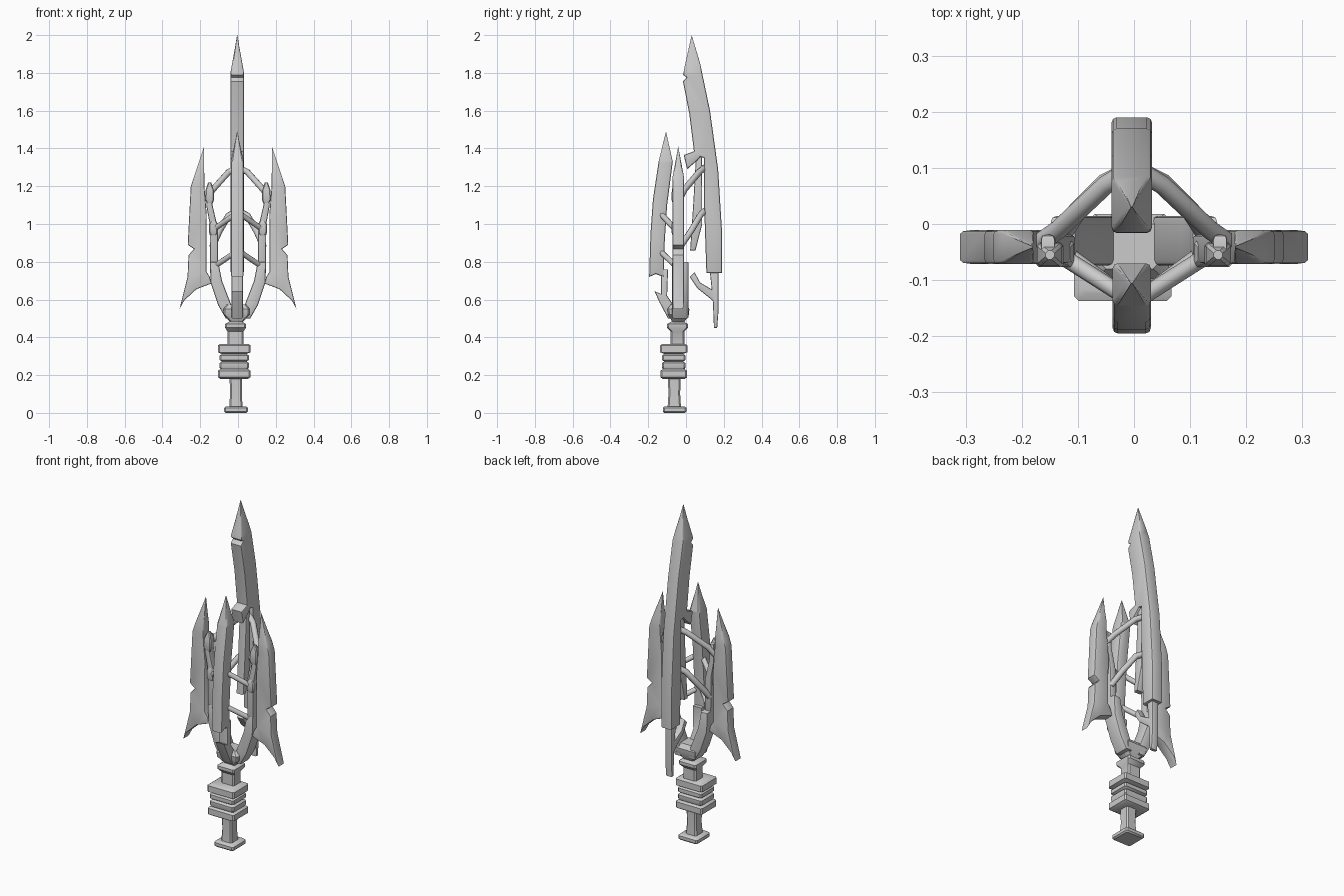
import bpy, bmesh
from mathutils import Vector

if "Cube" in bpy.data.objects:
    bpy.data.objects.remove(bpy.data.objects["Cube"])


def finish(bm, name):
    bmesh.ops.recalc_face_normals(bm, faces=bm.faces)
    me = bpy.data.meshes.new(name)
    bm.to_mesh(me)
    bm.free()
    ob = bpy.data.objects.new(name, me)
    bpy.context.collection.objects.link(ob)
    for p in me.polygons:
        p.use_smooth = True
    me.set_sharp_from_angle(angle=0.6)
    return ob


def plate(name, pts, axis, centre, half, bevel=0.009, shoulder=None, tip=None):
    """Bevelled plate from a profile (a, z); thinned from shoulder to tip."""
    bm = bmesh.new()
    def co(a, z, t):
        return Vector((t, a, z)) if axis == 0 else Vector((a, t, z))
    lo = [bm.verts.new(co(a, z, centre - half)) for a, z in pts]
    hi = [bm.verts.new(co(a, z, centre + half)) for a, z in pts]
    caps = [bm.faces.new(lo), bm.faces.new(hi[::-1])]
    n = len(pts)
    for i in range(n):
        j = (i + 1) % n
        bm.faces.new((lo[j], lo[i], hi[i], hi[j]))
    bmesh.ops.recalc_face_normals(bm, faces=bm.faces)
    rim = list({e for f in caps for e in f.edges})
    bmesh.ops.bevel(bm, geom=rim, offset=bevel, segments=2, profile=0.5,
                    affect='EDGES', clamp_overlap=True)
    if shoulder:
        bmesh.ops.bisect_plane(bm, geom=bm.verts[:] + bm.edges[:] + bm.faces[:],
                               plane_co=(0, 0, shoulder), plane_no=(0, 0, 1))
        for v in bm.verts:
            if v.co.z > shoulder:
                k = max(0.04, (tip - v.co.z) / (tip - shoulder))
                v.co[axis] = centre + (v.co[axis] - centre) * k
    bmesh.ops.triangulate(bm, faces=[f for f in bm.faces if len(f.verts) > 4])
    return finish(bm, name)


def stack(name, cx, cy, rings, corner=0.008):
    """Stack of rounded-corner rectangles (z, half x, half y)."""
    bm = bmesh.new()
    loops = []
    for z, hx, hy in rings:
        c = corner
        outline = [(hx, -hy + c), (hx, hy - c), (hx - c, hy), (-hx + c, hy),
                   (-hx, hy - c), (-hx, -hy + c), (-hx + c, -hy), (hx - c, -hy)]
        loops.append([bm.verts.new((cx + x, cy + y, z)) for x, y in outline])
    for a, b in zip(loops, loops[1:]):
        for i in range(8):
            j = (i + 1) % 8
            bm.faces.new((a[i], a[j], b[j], b[i]))
    bm.faces.new(loops[0][::-1])
    bm.faces.new(loops[-1])
    return finish(bm, name)


def strut(name, pts, r=0.017):
    cu = bpy.data.curves.new(name, 'CURVE')
    cu.dimensions = '3D'
    cu.bevel_depth, cu.bevel_resolution, cu.use_fill_caps = r, 2, True
    sp = cu.splines.new('POLY')
    sp.points.add(len(pts) - 1)
    for p, c in zip(sp.points, pts):
        p.co = (*c, 1)
    sp.use_smooth = True
    ob = bpy.data.objects.new(name, cu)
    bpy.context.collection.objects.link(ob)


# Handle
stack("pommel", -0.01, -0.06, [(0, .055, .055), (.008, .063, .063), (.026, .063, .063), (.034, .054, .054)])
stack("lower_shaft", -0.011, -0.062, [(.02, .036, .036), (.10, .031, .031), (.2, .034, .034)])
grip = []
for z0, z1, w in ((.18, .232, 0), (.232, .272, -.008), (.272, .312, -.008), (.312, .366, .001)):
    grip += [(z0, .073 + w, .058 + w), (z0 + .009, .086 + w, .071 + w),
             (z1 - .009, .086 + w, .071 + w), (z1, .073 + w, .058 + w)]
grip = [r for i, r in enumerate(grip) if i == 0 or r[0] != grip[i - 1][0]]
stack("grip", -0.02, -0.065, grip)
stack("neck", -0.013, -0.045, [(.35, .042, .036), (.43, .042, .036), (.452, .056, .056),
                               (.47, .056, .056), (.485, .03, .03), (.51, .03, .03)])
stack("cup", -0.008, -0.04, [(.475, .028, .028), (.52, .068, .055), (.55, .07, .058), (.575, .05, .04)])

# Tall rear blade with its notch and catch
plate("rear_blade", [(.03, 2.0), (-.01, 1.82), (-.015, 1.79), (.003, 1.775), (-.016, 1.755),
                     (.018, 1.58), (.042, 1.385), (-.012, 1.365), (.006, 1.29), (.058, 1.335),
                     (.075, 1.355), (.095, 1.35), (.095, 1.13), (.108, .74), (.19, .74),
                     (.19, .97), (.17, 1.29), (.127, 1.6), (.075, 1.85)],
      0, -0.004, .036, shoulder=1.8, tip=2.0)
plate("rear_blade_tail", [(.125, .76), (.172, .76), (.172, .54), (.165, .45), (.148, .45), (.142, .6)],
      0, -0.004, .021, .006)
plate("rear_inner_bar", [(.052, 1.34), (.085, 1.36), (.086, 1.0), (.05, .86), (.022, .86), (.038, 1.1)],
      0, -0.004, .024, .007)
plate("rear_hook", [(.02, .72), (.045, .745), (.075, .69), (.16, .64), (.16, .575), (.135, .6), (.06, .66)],
      0, -0.004, .021, .007)

# Front blade and its prong
plate("front_blade", [(-.106, 1.49), (-.145, 1.33), (-.175, 1.13), (-.188, .95), (-.195, .72),
                      (-.16, .735), (-.118, .72), (-.113, .9), (-.1, 1.1), (-.07, 1.33)],
      0, -0.004, .034, shoulder=1.33, tip=1.49)
plate("front_prong", [(-.06, .5), (-.095, .5), (-.14, .585), (-.167, .645), (-.132, .63),
                      (-.133, .76), (-.095, .76), (-.1, .62), (-.06, .56)],
      0, -0.004, .03, .007)

# Side blades, prongs and bracing, mirrored left and right
for side, s in (("left", -1), ("right", 1)):
    def m(pts):
        return [(s * p[0], *p[1:]) for p in pts]
    plate(side + "_blade", m([(.18, 1.41), (.25, 1.2), (.266, .89), (.233, .868), (.262, .835),
                              (.267, .72), (.31, .55), (.285, .595), (.22, .655), (.14, .685),
                              (.15, .72), (.168, .75), (.166, 1.05), (.178, 1.2)]),
          1, -0.041, .03, shoulder=1.25, tip=1.41)
    plate(side + "_lower_prong", m([(.025, .5), (.065, .5), (.105, .57), (.145, .69), (.148, .8),
                                    (.105, .8), (.085, .7), (.035, .57)]),
          1, -0.03, .044, .009)
    plate(side + "_inner_bar", m([(.148, .74), (.15, 1.0), (.168, 1.1), (.165, 1.2), (.142, 1.2),
                                  (.135, 1.1), (.105, .97), (.108, .74)]),
          1, -0.045, .026, .008)
    stack(side + "_stud", s * .15, -.055, [(1.1, .012, .012), (1.13, .024, .022),
                                           (1.18, .022, .02), (1.22, .008, .008)], .005)
    stack(side + "_joint", s * .13, -.053, [(.94, .016, .018), (.955, .023, .024),
                                            (1.0, .023, .024), (1.015, .016, .018)], .006)
    strut(side + "_upper_rear_strut", m([(.17, -.035, 1.13), (.135, -.01, 1.18), (.05, .07, 1.275), (0, .1, 1.3)]))
    strut(side + "_middle_rear_strut", m([(.135, -.03, .88), (.1, .025, .96), (.05, .075, 1.045), (0, .1, 1.07)]))
    strut(side + "_upper_front_strut", m([(.14, -.05, .965), (.03, -.12, 1.04), (0, -.14, 1.06)]), .015)
    strut(side + "_lower_front_strut", m([(.125, -.05, .775), (.03, -.12, .84), (0, -.14, .86)]), .015)
